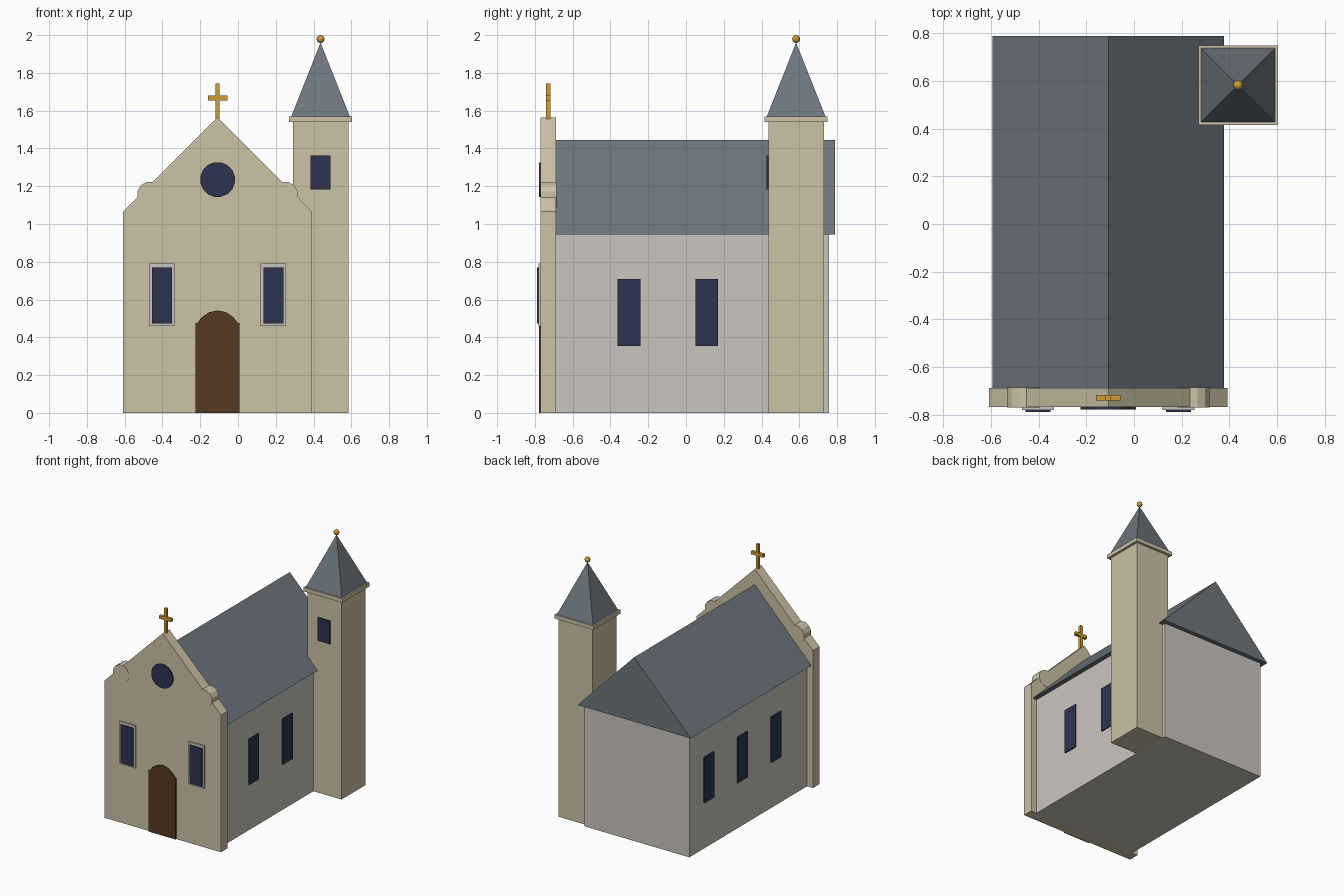
import bpy, bmesh, math
from mathutils import Vector

if "Cube" in bpy.data.objects:
    bpy.data.objects.remove(bpy.data.objects["Cube"])

CX = -0.108            # centre line of the nave
FRONT = -0.769         # front plane of the facade
TX, TY = 0.437, 0.583  # tower centre


def material(name, rgb):
    m = bpy.data.materials.new(name)
    m.diffuse_color = (*rgb, 1)
    m.use_nodes = True
    m.node_tree.nodes["Principled BSDF"].inputs["Base Color"].default_value = m.diffuse_color
    return m


CREAM = material("cream plaster", (0.61, 0.54, 0.38))
WALL = material("pale grey wall", (0.59, 0.56, 0.52))
SLATE = material("slate", (0.155, 0.18, 0.205))
GLASS = material("dark blue glass", (0.026, 0.034, 0.08))
WOOD = material("brown door wood", (0.09, 0.04, 0.016))
GOLD = material("gold", (0.62, 0.34, 0.035))


def finish(name, bm, mat):
    bmesh.ops.recalc_face_normals(bm, faces=bm.faces)
    me = bpy.data.meshes.new(name)
    bm.to_mesh(me)
    bm.free()
    me.materials.append(mat)
    ob = bpy.data.objects.new(name, me)
    bpy.context.collection.objects.link(ob)
    return ob


def prism(name, outline, y0, y1, mat):
    """Extrude an (x, z) outline along y."""
    bm = bmesh.new()
    face = bm.faces.new([bm.verts.new((x, y0, z)) for x, z in outline])
    ext = bmesh.ops.extrude_face_region(bm, geom=[face])
    verts = [v for v in ext["geom"] if isinstance(v, bmesh.types.BMVert)]
    bmesh.ops.translate(bm, verts=verts, vec=(0, y1 - y0, 0))
    return finish(name, bm, mat)


def box(name, x0, x1, y0, y1, z0, z1, mat):
    return prism(name, [(x0, z0), (x1, z0), (x1, z1), (x0, z1)], y0, y1, mat)


def circle(cx, cz, r, n, turn=0.0):
    return [(cx + r * math.cos(turn + math.tau * i / n),
             cz + r * math.sin(turn + math.tau * i / n)) for i in range(n)]


# Nave body and roof
box("nave_walls", CX - 0.45, CX + 0.45, -0.70, 0.756, 0, 0.945, WALL)
prism("nave_roof", [(CX - 0.486, 0.945), (CX + 0.486, 0.945), (CX, 1.445)],
      -0.70, 0.79, SLATE)

# Gabled facade
prism("facade", [(CX - 0.5, 0), (CX + 0.5, 0), (CX + 0.5, 1.065),
                 (CX, 1.565), (CX - 0.5, 1.065)], FRONT, -0.688, CREAM)

# Mirrored facade and nave details
for side, s in (("left", -1), ("right", 1)):
    prism(f"gable_scroll_{side}",
          circle(CX + s * 0.357, 1.155, 0.07, 12, math.radians(15)),
          FRONT - 0.002, -0.686, CREAM)
    wx = CX + s * 0.295
    box(f"window_frame_{side}", wx - 0.0675, wx + 0.0675, FRONT - 0.011, FRONT,
        0.46, 0.79, WALL)
    box(f"front_window_{side}", wx - 0.053, wx + 0.053, FRONT - 0.020, FRONT - 0.011,
        0.473, 0.77, GLASS)
    for i in range(3):
        y = -0.302 + 0.412 * i
        x0, x1 = sorted((CX + s * 0.45, CX + s * 0.459))
        box(f"nave_window_{side}_{i + 1}", x0, x1, y - 0.06, y + 0.06,
            0.355, 0.71, GLASS)

# Round window and arched door
prism("round_window", circle(CX, 1.235, 0.093, 16, math.pi / 16),
      FRONT - 0.0095, FRONT, GLASS)
arch = [p for p in circle(CX, 0.425, 0.117, 16) if p[1] > 0.46]
arch = [p for p in arch if p[1] > 0.48] if len(arch) > 7 else arch
prism("door", [(CX - 0.117, 0), (CX + 0.117, 0), (CX + 0.117, 0.475)]
      + [(x, max(z, 0.475)) for x, z in arch] + [(CX - 0.117, 0.475)],
      FRONT - 0.0095, FRONT, WOOD)

# Gable cross
box("cross_upright", CX - 0.011, CX + 0.011, -0.74, -0.718, 1.555, 1.745, GOLD)
box("cross_arm", CX - 0.052, CX + 0.052, -0.741, -0.717, 1.655, 1.679, GOLD)

# Bell tower
box("tower", TX - 0.147, TX + 0.147, TY - 0.147, TY + 0.147, 0, 1.54, CREAM)
box("tower_cornice", TX - 0.167, TX + 0.167, TY - 0.167, TY + 0.167,
    1.54, 1.57, CREAM)
box("tower_window", TX - 0.052, TX + 0.052, TY - 0.1565, TY - 0.147,
    1.183, 1.362, GLASS)

# Pyramid spire
bm = bmesh.new()
base = [bm.verts.new((TX + a * 0.155, TY + b * 0.155, 1.57))
        for a, b in ((-1, -1), (1, -1), (1, 1), (-1, 1))]
tip = bm.verts.new((TX, TY, 1.96))
bm.faces.new(base)
for i in range(4):
    bm.faces.new((base[i], base[(i + 1) % 4], tip))
finish("spire", bm, SLATE)

# Finial ball
bm = bmesh.new()
bmesh.ops.create_uvsphere(bm, u_segments=12, v_segments=8, radius=0.021)
bmesh.ops.translate(bm, verts=bm.verts, vec=Vector((TX, TY, 1.979)))
finish("finial_ball", bm, GOLD)
